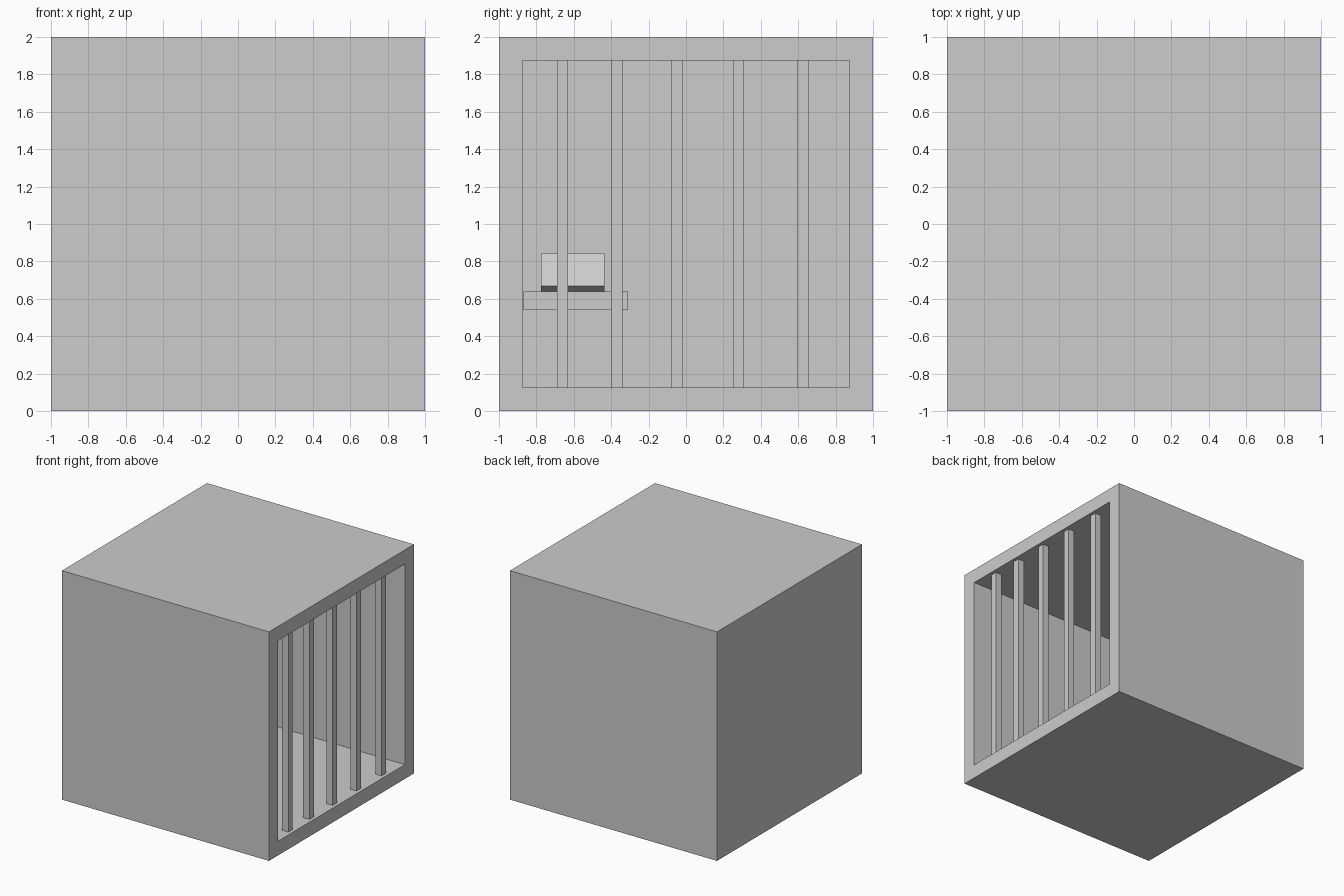
import bpy
import bmesh
from math import radians
from mathutils import Matrix, Vector

default = bpy.data.objects.get("Cube")
if default:
    bpy.data.objects.remove(default, do_unlink=True)

WALL = 0.125

grey = bpy.data.materials.new("plain grey")
grey.use_nodes = True
colour = (0.604, 0.604, 0.604, 1)
grey.diffuse_color = colour
grey.node_tree.nodes["Principled BSDF"].inputs["Base Color"].default_value = colour


def finish(name, bm):
    bmesh.ops.recalc_face_normals(bm, faces=bm.faces)
    mesh = bpy.data.meshes.new(name)
    bm.to_mesh(mesh)
    bm.free()
    mesh.materials.append(grey)
    obj = bpy.data.objects.new(name, mesh)
    bpy.context.collection.objects.link(obj)
    return obj


def box(name, low, high):
    low, high = Vector(low), Vector(high)
    bm = bmesh.new()
    matrix = Matrix.Translation((low + high) / 2) @ Matrix.Diagonal((high - low).to_4d())
    bmesh.ops.create_cube(bm, size=1, matrix=matrix)
    return finish(name, bm)


# Cell shell: a cube hollowed out through its open side
bm = bmesh.new()
bmesh.ops.create_cube(bm, size=2, matrix=Matrix.Translation((0, 0, 1)))
opening = next(f for f in bm.faces if f.normal.x > 0.9)
bmesh.ops.inset_individual(bm, faces=[opening], thickness=WALL, use_even_offset=True)
result = bmesh.ops.extrude_face_region(bm, geom=[opening])
pushed = [v for v in result["geom"] if isinstance(v, bmesh.types.BMVert)]
bmesh.ops.translate(bm, verts=pushed, vec=(WALL - 2, 0, 0))
if opening.is_valid:
    bmesh.ops.delete(bm, geom=[opening], context="FACES_ONLY")
finish("cell_shell", bm)

# Upright bars across the opening
for number, y in enumerate((-0.66, -0.37, -0.05, 0.28, 0.625), 1):
    box(f"bar_{number}", (0.91, y - 0.03, WALL), (0.97, y + 0.03, 2 - WALL))

# Bunk along the front wall
box("bunk", (-0.87, -0.87, 0.54), (0.25, -0.31, 0.64))

# Pillow leaning back against the end wall
pillow = box("pillow", (0, -0.17, 0), (0.07, 0.17, 0.19))
pillow.rotation_euler.y = radians(-25)
pillow.location = (-0.79, -0.605, 0.64)
